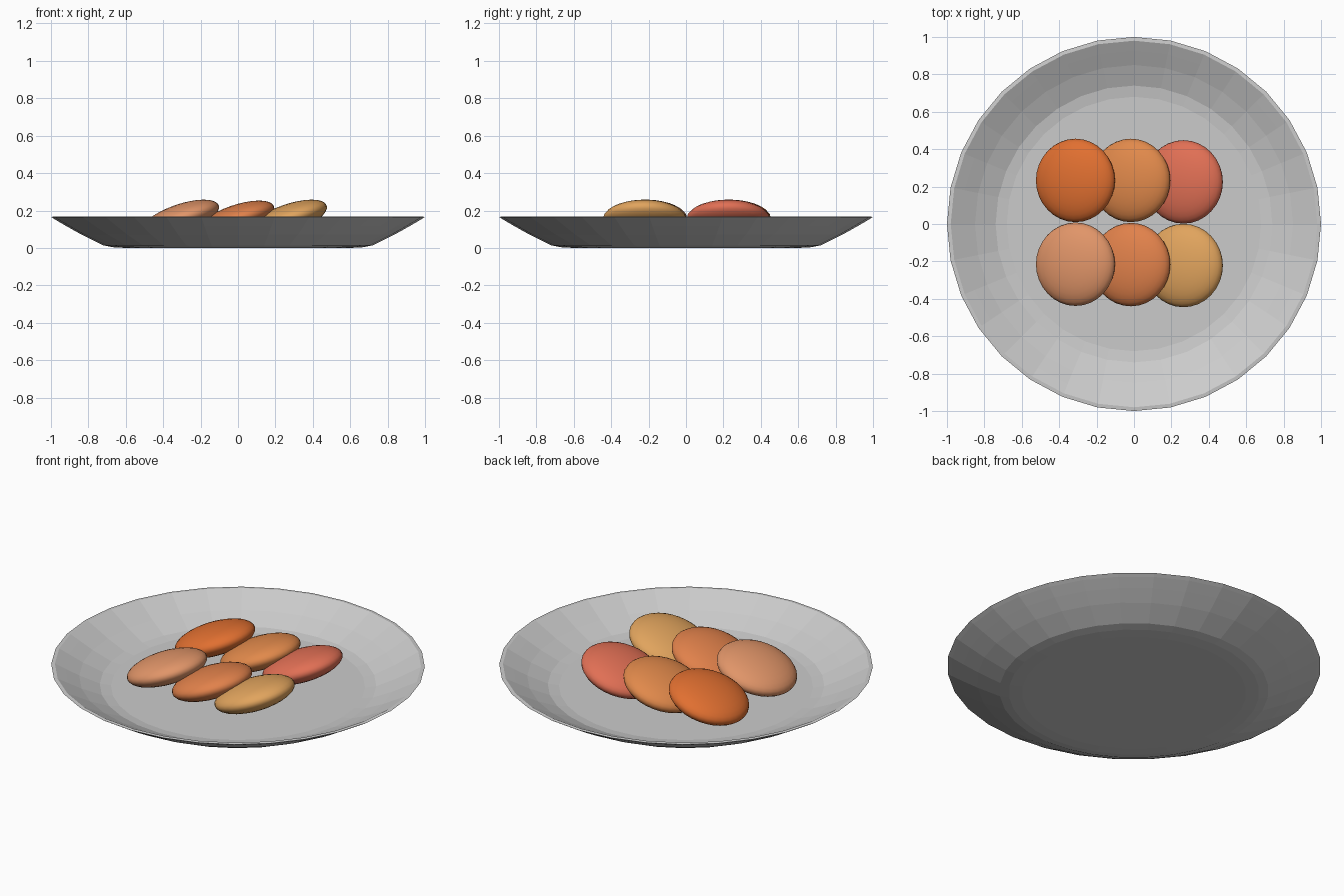
import bpy, bmesh
from math import radians
from mathutils import Matrix

if "Cube" in bpy.data.objects:
    bpy.data.objects.remove(bpy.data.objects["Cube"])


def finish(bm, name, smooth=False):
    bmesh.ops.recalc_face_normals(bm, faces=bm.faces)
    mesh = bpy.data.meshes.new(name)
    bm.to_mesh(mesh)
    bm.free()
    for p in mesh.polygons:
        p.use_smooth = smooth
    obj = bpy.data.objects.new(name, mesh)
    bpy.context.collection.objects.link(obj)
    return obj


def lathe(name, profile, sides):
    """Closed turned shape; the profile's end rings are capped."""
    bm = bmesh.new()
    verts = [bm.verts.new((r, 0, z)) for r, z in profile]
    edges = [bm.edges.new(pair) for pair in zip(verts, verts[1:])]
    bmesh.ops.spin(bm, geom=verts + edges, cent=(0, 0, 0), axis=(0, 0, 1),
                   angle=radians(360), steps=sides)
    bmesh.ops.remove_doubles(bm, verts=bm.verts, dist=1e-4)
    bmesh.ops.holes_fill(bm, edges=[e for e in bm.edges if e.is_boundary], sides=0)
    return finish(bm, name)


# Plate: underside, rim, then the inner dish
lathe("plate", [
    (0.60, 0.0), (0.67, 0.004), (0.72, 0.014), (0.84, 0.073), (0.92, 0.118),
    (0.98, 0.153), (1.0, 0.166), (0.98, 0.168), (0.925, 0.139),
    (0.85, 0.099), (0.74, 0.052), (0.68, 0.043)], 32)


# Biscuits: flattened balls leaning on each other in two rows
def biscuit(name, loc, color):
    bm = bmesh.new()
    bmesh.ops.create_uvsphere(bm, u_segments=32, v_segments=16, radius=1)
    bm.transform(Matrix.Diagonal((0.223, 0.223, 0.079, 1)))
    obj = finish(bm, name, True)
    obj.location = loc
    obj.rotation_euler.y = radians(-19.5)
    mat = bpy.data.materials.new(name)
    mat.diffuse_color = (*color, 1)
    mat.use_nodes = True
    mat.node_tree.nodes["Principled BSDF"].inputs["Base Color"].default_value = mat.diffuse_color
    obj.data.materials.append(mat)


columns = [(-0.313, 0.153), (-0.017, 0.148), (0.264, 0.153)]
rows = {
    "back": ((0.233, 0.233, 0.225), [(0.75, 0.16, 0.03), (0.75, 0.25, 0.07), (0.75, 0.16, 0.09)]),
    "front": ((-0.215, -0.217, -0.222), [(0.75, 0.3, 0.14), (0.75, 0.22, 0.07), (0.75, 0.37, 0.11)]),
}
for row, (ys, colors) in rows.items():
    for i, ((x, z), y, color) in enumerate(zip(columns, ys, colors)):
        biscuit(f"biscuit_{row}_{i + 1}", (x, y, z), color)
